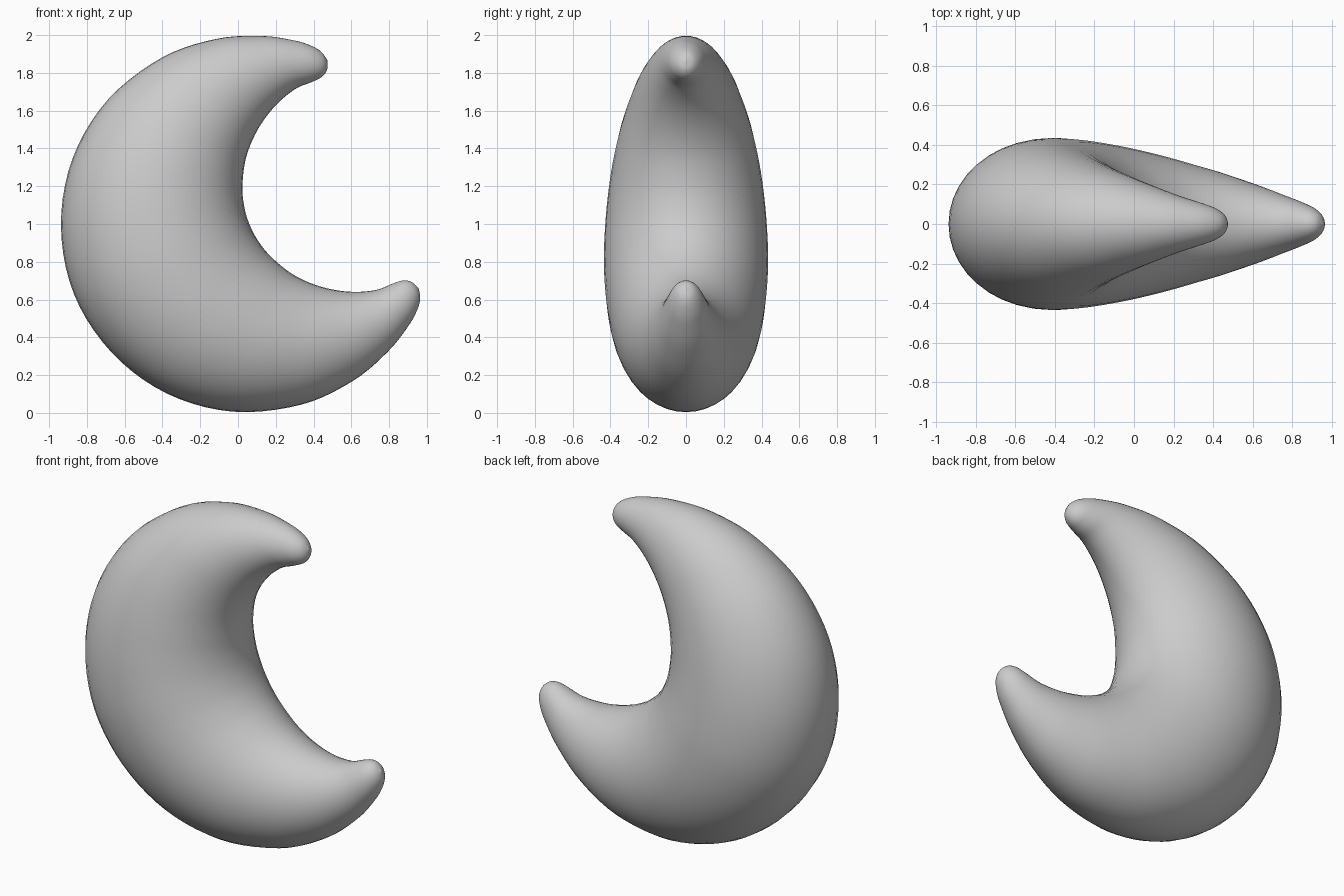
import bpy, bmesh, math
from mathutils import Vector

cube = bpy.data.objects.get("Cube")
if cube:
    bpy.data.objects.remove(cube, do_unlink=True)

SIDES, STEPS, DEPTH = 40, 5, 0.87
TILT = math.radians(21.8)

# Half crescent from the belly to a horn tip: outer edge, inner edge (along axis, across axis)
half = [
    ((-1.0, 0.0), (0.0, 0.0)), ((-0.93, 0.36), (0.01, 0.10)),
    ((-0.74, 0.67), (0.045, 0.21)), ((-0.45, 0.89), (0.12, 0.34)),
    ((-0.10, 0.99), (0.23, 0.45)), ((0.20, 0.975), (0.36, 0.53)),
    ((0.43, 0.90), (0.49, 0.573)), ((0.58, 0.815), (0.585, 0.575)),
    ((0.652, 0.757), (0.645, 0.58)), ((0.692, 0.705), (0.685, 0.605)),
    ((0.705, 0.655), (0.705, 0.65)),
]
stations = [Vector((*o, *i)) for o, i in half]
mirrored = [Vector((s[0], -s[1], s[2], -s[3])) for s in stations[:0:-1]]
stations = mirrored + stations


def smooth_path(pts):
    """Catmull-Rom interpolation through all stations."""
    ext = [pts[0]] + pts + [pts[-1]]
    out = []
    for a, b, c, d in zip(ext, ext[1:], ext[2:], ext[3:]):
        for k in range(STEPS):
            t = k / STEPS
            out.append(0.5 * (2 * b + (c - a) * t + (2 * a - 5 * b + 4 * c - d) * t**2
                              + (3 * b - a - 3 * c + d) * t**3))
    return out + [pts[-1]]


def place(u, v, y):
    """Tilt the crescent axis and lift it onto the ground."""
    c, s = math.cos(TILT), math.sin(TILT)
    return Vector((0.06 + u * c - v * s, y, 1 + u * s + v * c))


# Loft elliptical rings along the crescent
bm = bmesh.new()
rings = []
for p in smooth_path(stations):
    outer, inner = Vector((p[0], p[1])), Vector((p[2], p[3]))
    mid, arm = (outer + inner) / 2, (outer - inner) / 2
    ring = []
    for k in range(SIDES):
        a = math.tau * k / SIDES
        q = mid + arm * math.cos(a)
        ring.append(bm.verts.new(place(q.x, q.y, DEPTH * arm.length * math.sin(a))))
    rings.append(ring)
for r, s in zip(rings, rings[1:]):
    for k in range(SIDES):
        n = (k + 1) % SIDES
        bm.faces.new((r[k], r[n], s[n], s[k]))
bm.faces.new(rings[0])
bm.faces.new(rings[-1])
bmesh.ops.recalc_face_normals(bm, faces=bm.faces)
for f in bm.faces:
    f.smooth = True

mesh = bpy.data.meshes.new("crescent_moon")
bm.to_mesh(mesh)
bm.free()
moon = bpy.data.objects.new("crescent_moon", mesh)
bpy.context.collection.objects.link(moon)

# Plain grey finish
grey = bpy.data.materials.new("light_grey")
grey.use_nodes = True
colour = (0.6, 0.6, 0.6, 1)
grey.diffuse_color = colour
grey.node_tree.nodes["Principled BSDF"].inputs["Base Color"].default_value = colour
mesh.materials.append(grey)
